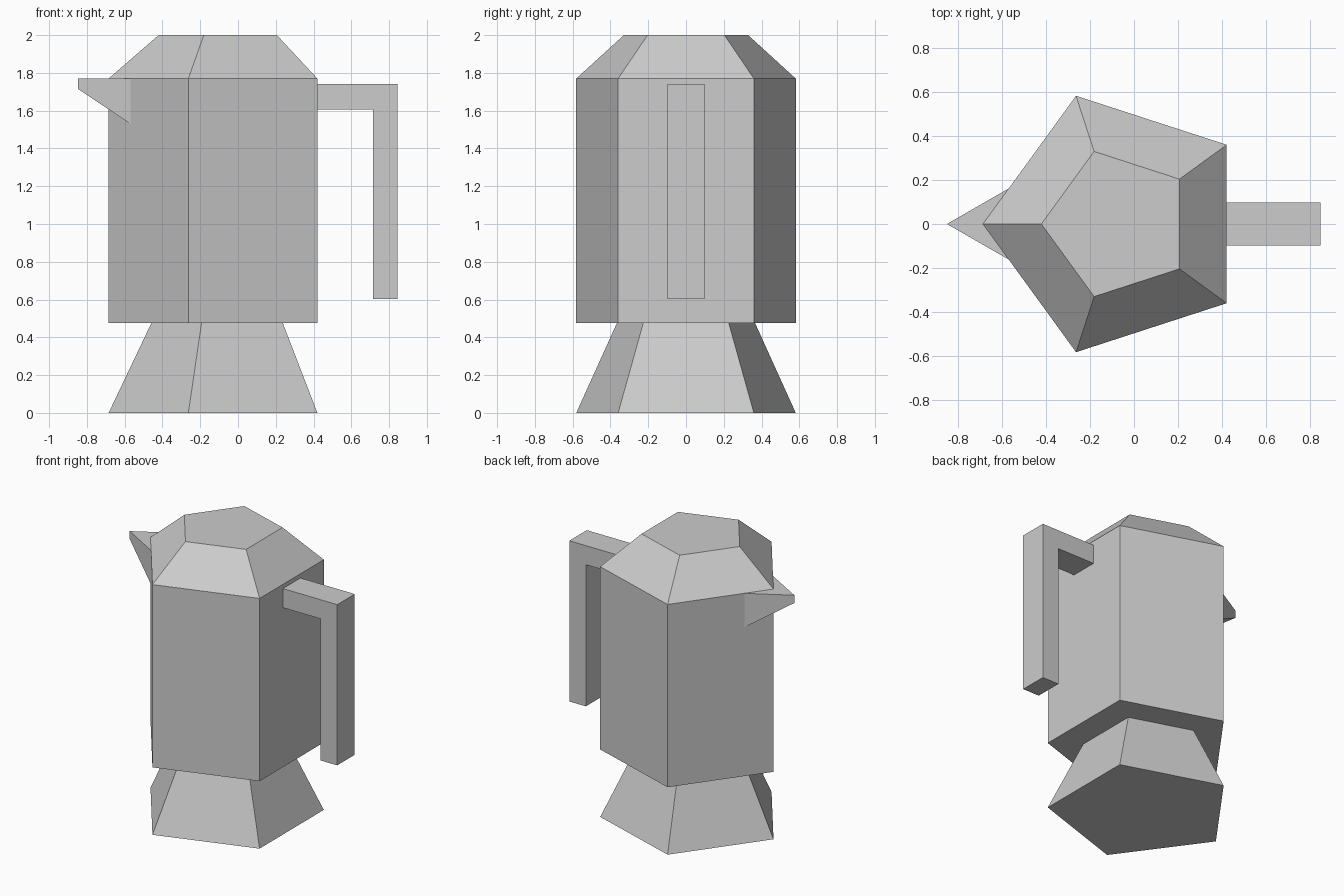
import bpy
import bmesh
from math import cos, sin, pi

cube = bpy.data.objects.get("Cube")
if cube:
    bpy.data.objects.remove(cube, do_unlink=True)

# One plain grey for every part
grey = bpy.data.materials.new("light_grey")
grey.use_nodes = True
colour = (0.604, 0.604, 0.604, 1)
grey.diffuse_color = colour
grey.node_tree.nodes["Principled BSDF"].inputs["Base Color"].default_value = colour

CENTRE_X = -0.074


def loft(name, lower, upper):
    """Closed solid between two matching loops of points."""
    bm = bmesh.new()
    a = [bm.verts.new(p) for p in lower]
    b = [bm.verts.new(p) for p in upper]
    bm.faces.new(a[::-1])
    bm.faces.new(b)
    n = len(a)
    for i in range(n):
        j = (i + 1) % n
        bm.faces.new((a[i], a[j], b[j], b[i]))
    bmesh.ops.recalc_face_normals(bm, faces=bm.faces)
    mesh = bpy.data.meshes.new(name)
    bm.to_mesh(mesh)
    bm.free()
    mesh.materials.append(grey)
    obj = bpy.data.objects.new(name, mesh)
    bpy.context.collection.objects.link(obj)
    return obj


def pentagon(radius, z):
    """Ring of five points with one corner towards the spout."""
    angles = [pi + i * 2 * pi / 5 for i in range(5)]
    return [(CENTRE_X + radius * cos(t), radius * sin(t), z) for t in angles]


# Foot, body and lid: (name, bottom radius, bottom z, top radius, top z)
for name, r0, z0, r1, z1 in (
    ("foot", 0.611, 0, 0.384, 0.477),
    ("body", 0.611, 0.477, 0.611, 1.77),
    ("lid", 0.611, 1.77, 0.346, 2.0),
):
    loft(name, pentagon(r0, z0), pentagon(r1, z1))

# Handle: hooked profile extruded across y
hook = [(0.417, 1.605), (0.715, 1.605), (0.715, 0.603),
        (0.845, 0.603), (0.845, 1.74), (0.417, 1.74)]
loft("handle", [(x, -0.098, z) for x, z in hook], [(x, 0.098, z) for x, z in hook])

# Spout: pointed wedge with a sloping underside
tip, root, half = -0.848, -0.57, 0.16
loft("spout",
     [(tip, 0, 1.715), (root, -half, 1.53), (root, half, 1.53)],
     [(tip, 0, 1.77), (root, -half, 1.77), (root, half, 1.77)])
